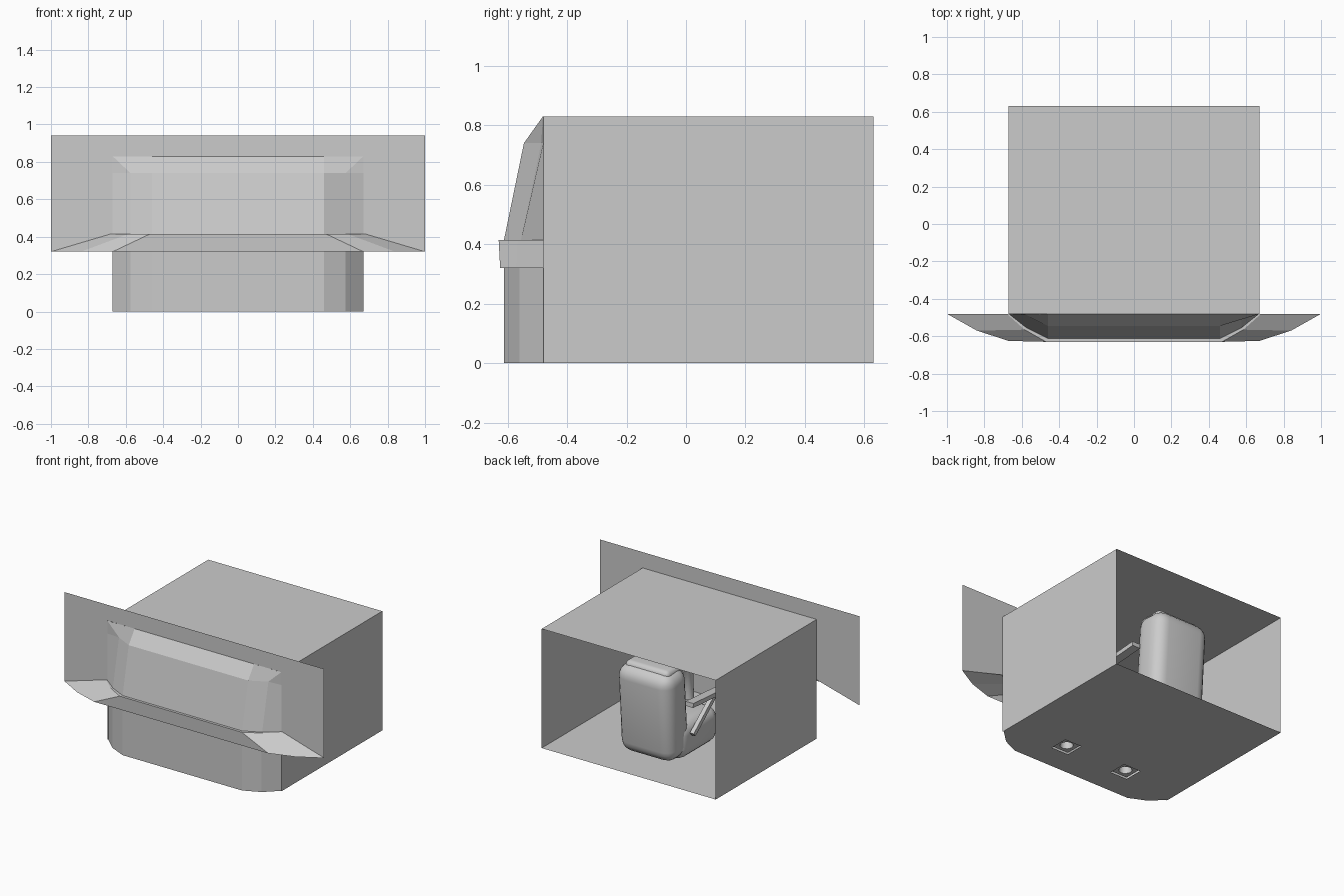
import bpy, bmesh, math
from mathutils import Vector

if "Cube" in bpy.data.objects:
    bpy.data.objects.remove(bpy.data.objects["Cube"])


def finish(name, bm, smooth=False):
    me = bpy.data.meshes.new(name)
    bm.normal_update()
    bm.to_mesh(me)
    bm.free()
    ob = bpy.data.objects.new(name, me)
    bpy.context.collection.objects.link(ob)
    if smooth:
        for p in me.polygons:
            p.use_smooth = True
    return ob


def ring(half, z):
    """Mirror a half plan (right wall to front) into a full bay outline."""
    left = [(-x, y, z) for x, y in half]
    return left + [(x, y, z) for x, y in reversed(half)]


def loft(name, rings):
    bm = bmesh.new()
    rows = [[bm.verts.new(p) for p in r] for r in rings]
    for a, b in zip(rows, rows[1:]):
        for i in range(len(a) - 1):
            bm.faces.new((a[i], a[i + 1], b[i + 1], b[i]))
    bmesh.ops.remove_doubles(bm, verts=bm.verts, dist=0.0005)
    return finish(name, bm)


def sheet(name, loops):
    """Flat sheet bounded by an outline and optional holes."""
    bm = bmesh.new()
    for loop in loops:
        vs = [bm.verts.new(p) for p in loop]
        for i, v in enumerate(vs):
            bm.edges.new((v, vs[(i + 1) % len(vs)]))
    bmesh.ops.triangle_fill(bm, edges=bm.edges[:], use_beauty=True)
    bmesh.ops.dissolve_limit(bm, angle_limit=0.01, verts=bm.verts[:], edges=bm.edges[:])
    return finish(name, bm)


def square(cx, cy, h, z):
    return [(cx + a * h, cy + b * h, z) for a, b in ((-1, -1), (1, -1), (1, 1), (-1, 1))]


def circle(cx, cy, r, z, n=16):
    return [(cx + r * math.cos(2 * math.pi * i / n), cy + r * math.sin(2 * math.pi * i / n), z)
            for i in range(n)]


def cushion(name, loc, size, bevel, rot=0):
    bm = bmesh.new()
    bmesh.ops.create_cube(bm, size=1)
    for v in bm.verts:
        v.co = Vector((v.co.x * size[0], v.co.y * size[1], v.co.z * size[2]))
    bmesh.ops.bevel(bm, geom=bm.edges[:], offset=bevel, segments=5, profile=0.5, affect='EDGES')
    ob = finish(name, bm, True)
    ob.location = loc
    ob.rotation_euler.x = rot
    return ob


def bar(name, a, b, w, h):
    a, b = Vector(a), Vector(b)
    bm = bmesh.new()
    bmesh.ops.create_cube(bm, size=1)
    for v in bm.verts:
        v.co = Vector((v.co.x * w, v.co.y * (b - a).length, v.co.z * h))
    ob = finish(name, bm)
    ob.location = (a + b) / 2
    d = b - a
    ob.rotation_euler.x = math.atan2(d.z, d.y)
    return ob


W, BACK, FRONT, TOP = 0.67, 0.63, -0.48, 0.83
POSTS = [(-0.24, -0.37), (0.24, -0.37)]
body = [(W, -0.47), (0.575, -0.56), (0.46, -0.612)]
sill = [(W, FRONT), (0.575, -0.555), (0.46, -0.612)]
lip = [(0.68, FRONT), (0.585, -0.565), (0.47, -0.63)]
skirt = [(1.0, FRONT), (0.84, -0.57), (0.67, -0.625)]

# Cabin shell, open at the back
loft("cabin_shell", [[(-W, y, 0), (-W, y, TOP), (W, y, TOP), (W, y, 0)] for y in (FRONT, BACK)])

# Floor following the bay, with recessed post openings
floor = ring(body, 0) + [(W, BACK, 0), (-W, BACK, 0)]
sheet("floor", [floor] + [square(x, y, 0.065, 0) for x, y in POSTS])

# Bay wall below the sill, and faceted ledge flaring out to the facade
loft("lower_bay_wall", [ring(body, 0), ring(body, 0.41)])
loft("sill_ledge", [ring(skirt, 0.32), ring(lip, 0.415), ring(sill, 0.415)])

# Sloped bay window
loft("bay_window", [
    ring(sill, 0.415),
    ring([(W, FRONT), (0.575, -0.487), (0.46, -0.545)], 0.74),
    ring([(W, FRONT), (W, FRONT - 0.001), (0.46, FRONT)], TOP)])

# Facade panel surrounding the window
half = [(0.0, 0.94), (1.0, 0.94), (1.0, 0.32), (W, 0.41), (W, TOP), (0.0, TOP)]
bm = bmesh.new()
for s in (1, -1):
    v = [bm.verts.new((s * x, FRONT, z)) for x, z in half]
    for f in ((0, 1, 4, 5), (1, 2, 3, 4)):
        bm.faces.new([v[i] for i in (f if s < 0 else f[::-1])])
bmesh.ops.remove_doubles(bm, verts=bm.verts, dist=0.0005)
finish("facade_panel", bm)

# Hollow control posts with base plates
for x, y in POSTS:
    sheet("post_plate", [square(x, y, 0.065, 0.012), circle(x, y, 0.042, 0.012)])
    bm = bmesh.new()
    rows = [[bm.verts.new(p) for p in circle(x, y, r, z)]
            for r, z in ((0.042, 0.012), (0.035, 0.1), (0.03, 0.28), (0.045, 0.3), (0.04, 0.36))]
    for a, b in zip(rows, rows[1:]):
        for i in range(16):
            bm.faces.new((a[i], a[(i + 1) % 16], b[(i + 1) % 16], b[i]))
    bm.faces.new(rows[-1])
    finish("control_post", bm, True)

# Padded chair
cushion("chair_back", (0, 0.36, 0.35), (0.42, 0.24, 0.62), 0.085, math.radians(-4))
cushion("chair_seat", (0, 0.15, 0.15), (0.44, 0.44, 0.25), 0.08)
cushion("chair_headrest", (0, 0.35, 0.63), (0.34, 0.19, 0.09), 0.035)

# Armrests with diagonal braces
for s in (-1, 1):
    bar("armrest", (s * 0.25, 0.32, 0.43), (s * 0.25, -0.08, 0.40), 0.06, 0.03)
    bar("armrest_brace", (s * 0.24, 0.27, 0.2), (s * 0.24, 0.02, 0.40), 0.03, 0.03)
